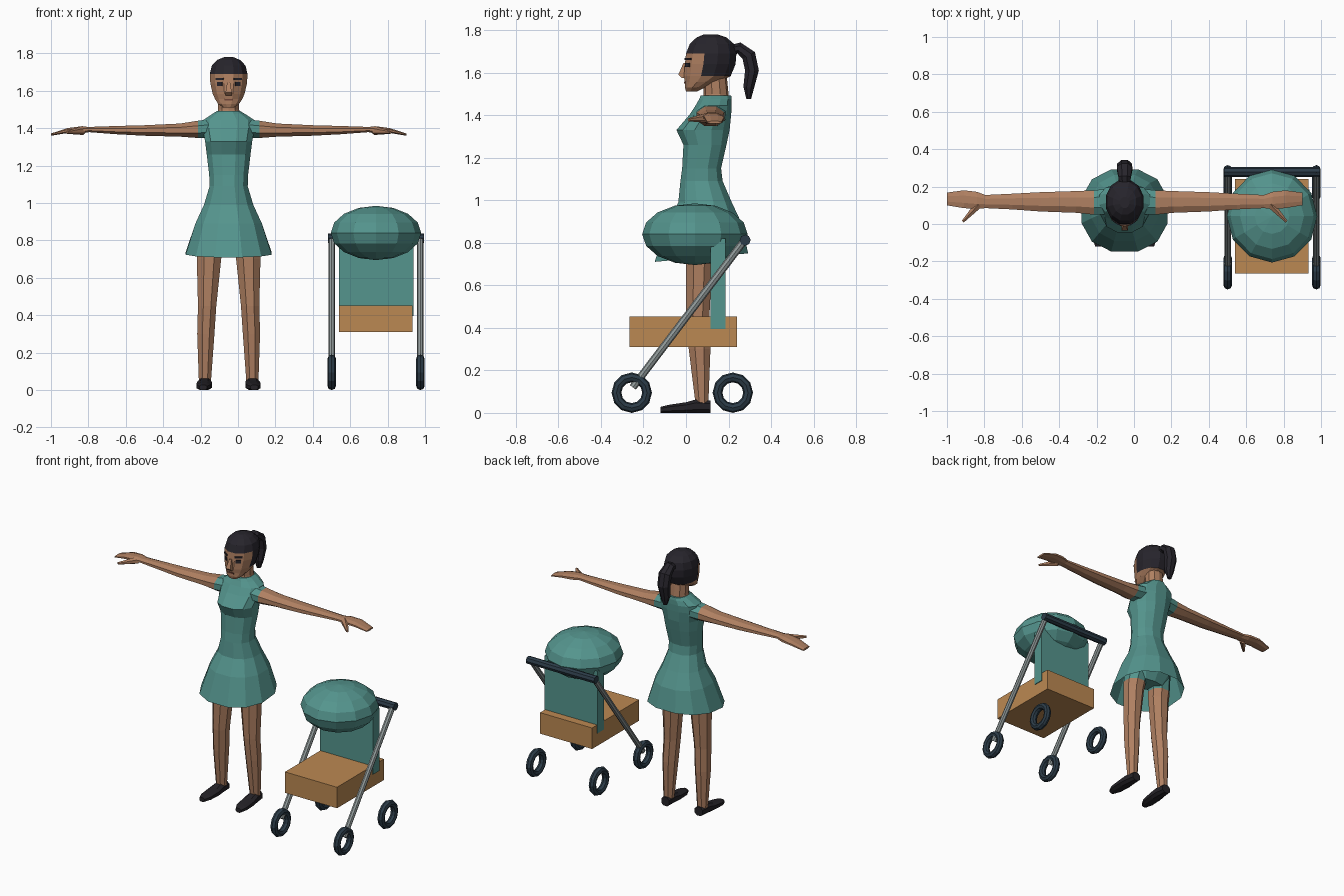
import bpy, bmesh, math
from mathutils import Vector as V

if "Cube" in bpy.data.objects:
    bpy.data.objects.remove(bpy.data.objects["Cube"])

CX = -0.05    # figure centre line
SX = 0.738    # stroller centre line


def material(name, rgb):
    m = bpy.data.materials.new(name)
    m.diffuse_color = (*rgb, 1)
    m.use_nodes = True
    m.node_tree.nodes["Principled BSDF"].inputs["Base Color"].default_value = m.diffuse_color
    return m


TEAL = material("teal cloth", (0.09, 0.30, 0.27))
SKIN = material("skin", (0.43, 0.215, 0.12))
HAIR = material("dark hair", (0.02, 0.018, 0.025))
SHOE = material("shoe black", (0.018, 0.016, 0.02))
WOOD = material("tan basket", (0.50, 0.25, 0.085))
RUBBER = material("dark rubber", (0.025, 0.045, 0.065))
METAL = material("grey metal", (0.28, 0.32, 0.32))
LIP = material("lip brown", (0.16, 0.06, 0.04))


def finish(name, bm, mats, rule=None):
    bmesh.ops.recalc_face_normals(bm, faces=bm.faces)
    if rule:
        for f in bm.faces:
            f.material_index = rule(f.calc_center_median())
    me = bpy.data.meshes.new(name)
    bm.to_mesh(me)
    bm.free()
    for m in mats:
        me.materials.append(m)
    ob = bpy.data.objects.new(name, me)
    bpy.context.collection.objects.link(ob)
    return ob


def loft(name, secs, n, mats, rule=None, p=1.0, caps=(True, True)):
    """Skin cross-sections (centre, half axis u, half axis v)."""
    bm = bmesh.new()
    k = math.cos(math.pi / n)
    sgn = lambda t: math.copysign(min(1, abs(t) / k) ** p, t)
    rings = []
    for c, u, v in secs:
        ang = [2 * math.pi * (i + 0.5) / n for i in range(n)]
        rings.append([bm.verts.new(V(c) + V(u) * sgn(math.cos(a)) + V(v) * sgn(math.sin(a)))
                      for a in ang])
    for a, b in zip(rings, rings[1:]):
        for i in range(n):
            j = (i + 1) % n
            bm.faces.new((a[i], a[j], b[j], b[i]))
    if caps[0]:
        bm.faces.new(rings[0])
    if caps[1]:
        bm.faces.new(rings[-1])
    return finish(name, bm, mats, rule)


def level(z, hw, yf, yb, x=0.0, tilt=0.0):
    """Horizontal section between a front and a back y."""
    return (CX + x, (yf + yb) / 2, z), (hw, 0, 0), (0, (yb - yf) / 2, tilt)


def box(name, size, loc, mat, turn=0.0):
    bm = bmesh.new()
    bmesh.ops.create_cube(bm, size=1)
    bmesh.ops.scale(bm, vec=size, verts=bm.verts)
    ob = finish(name, bm, [mat])
    ob.location = loc
    ob.rotation_euler.z = turn
    return ob


def rod(name, a, b, r1, r2, mat, n=8):
    a, b = V(a), V(b)
    bm = bmesh.new()
    bmesh.ops.create_cone(bm, cap_ends=True, segments=n, radius1=r1, radius2=r2,
                          depth=(b - a).length)
    ob = finish(name, bm, [mat])
    ob.location = (a + b) / 2
    ob.rotation_mode = 'QUATERNION'
    ob.rotation_quaternion = (b - a).to_track_quat('Z', 'Y')
    return ob


# dress: open flared skirt, narrow waist, bust and neckline
loft("dress", [
    level(0.73, 0.23, -0.147, 0.292, tilt=0.02), level(0.89, 0.178, -0.09, 0.262),
    level(0.99, 0.132, -0.036, 0.215), level(1.09, 0.102, -0.026, 0.172),
    level(1.15, 0.104, -0.018, 0.165), level(1.26, 0.117, -0.012, 0.19),
    level(1.33, 0.126, -0.045, 0.205), level(1.40, 0.14, 0.015, 0.212),
    level(1.445, 0.135, 0.045, 0.215), level(1.475, 0.09, 0.062, 0.215),
    level(1.493, 0.06, 0.07, 0.212)], 12, [TEAL], p=0.88, caps=(False, True))
loft("shorts", [level(0.77, 0.11, 0.03, 0.15), level(0.84, 0.15, 0.0, 0.19),
                level(0.98, 0.12, -0.02, 0.19)], 10, [TEAL])

# neck and head, hair coloured by height and depth
loft("neck", [level(1.46, 0.066, 0.075, 0.205), level(1.50, 0.056, 0.083, 0.20),
              level(1.60, 0.056, 0.08, 0.19)], 10, [SKIN])
loft("head", [
    level(1.512, 0.032, 0.0, 0.055), level(1.53, 0.056, -0.005, 0.09),
    level(1.555, 0.072, -0.005, 0.15), level(1.583, 0.085, -0.01, 0.21),
    level(1.64, 0.098, -0.005, 0.233), level(1.69, 0.101, 0.0, 0.237),
    level(1.735, 0.09, 0.018, 0.225), level(1.765, 0.062, 0.05, 0.19),
    level(1.78, 0.025, 0.085, 0.145)], 12, [SKIN, HAIR],
    lambda c: int(c.z > 1.685 or (c.y > 0.105 and c.z > 1.575)))
loft("nose", [level(1.575, 0.018, -0.02, 0.02), level(1.59, 0.017, -0.036, 0.02),
              level(1.645, 0.008, -0.012, 0.02)], 4, [SKIN])
box("mouth", (0.046, 0.008, 0.009), (CX, -0.005, 1.553), LIP)

# ponytail
tail = [(0.20, 1.705, 0.025), (0.25, 1.715, 0.03), (0.295, 1.68, 0.037),
        (0.31, 1.61, 0.036), (0.295, 1.53, 0.028), (0.295, 1.475, 0.012)]
secs = []
for i, (y, z, r) in enumerate(tail):
    a, b = tail[max(i - 1, 0)], tail[min(i + 1, len(tail) - 1)]
    d = V((0, b[0] - a[0], b[1] - a[1])).normalized()
    secs.append(((CX, y, z), (r * 1.1, 0, 0), V((0, -d.z, d.y)) * r * 0.9))
loft("ponytail", secs, 8, [HAIR])

for s, side in ((-1, "right"), (1, "left")):
    # eyes and brows
    box(side + "_eye", (0.032, 0.008, 0.02), (CX + s * 0.047, 0.008, 1.636), HAIR, s * 0.6)
    box(side + "_brow", (0.05, 0.008, 0.01), (CX + s * 0.048, 0.010, 1.664), HAIR, s * 0.6)

    # arm and flat hand, with a cloth shoulder
    arm = [(0.08, 1.40, 0.05, 0.05, 0.19), (0.165, 1.394, 0.046, 0.05, 0.18),
           (0.26, 1.39, 0.035, 0.06, 0.176), (0.45, 1.388, 0.028, 0.067, 0.17),
           (0.60, 1.39, 0.022, 0.078, 0.162), (0.745, 1.393, 0.014, 0.085, 0.155),
           (0.79, 1.392, 0.018, 0.08, 0.172), (0.86, 1.388, 0.013, 0.085, 0.18),
           (0.95, 1.366, 0.006, 0.10, 0.168)]
    loft(side + "_arm", [((CX + s * x, (a + b) / 2, z), (0, (b - a) / 2, 0), (0, 0, h))
                         for x, z, h, a, b in arm], 8, [SKIN, TEAL],
         lambda c: int(abs(c.x - CX) < 0.16))
    rod(side + "_thumb", (CX + s * 0.78, 0.105, 1.388), (CX + s * 0.865, 0.013, 1.378),
        0.024, 0.008, SKIN, 6)

    # leg with cloth upper section
    leg = [(0.92, 0.08, 0.075, 0.02, 0.17), (0.755, 0.102, 0.068, 0.0, 0.135),
           (0.70, 0.105, 0.065, 0.0, 0.122), (0.45, 0.115, 0.049, 0.0, 0.11),
           (0.30, 0.122, 0.046, 0.013, 0.115), (0.04, 0.127, 0.032, 0.045, 0.105)]
    loft(side + "_leg", [level(z, hw, a, b, s * x) for z, x, hw, a, b in leg], 8,
         [SKIN, TEAL], lambda c: int(c.z > 0.76))

    # shoe
    shoe = [(-0.12, 0.02, 0.028, 0.137), (-0.08, 0.037, 0.038, 0.134),
            (0.0, 0.041, 0.05, 0.13), (0.05, 0.037, 0.064, 0.128), (0.115, 0.03, 0.058, 0.126)]
    loft(side + "_shoe", [((CX + s * x, y, h / 2), (hw, 0, 0), (0, 0, h / 2))
                          for y, hw, h, x in shoe], 8, [SHOE], p=0.8)

    # stroller poles and wheels
    px = SX + s * 0.237
    rod(side + "_pole", (px, -0.25, 0.12), (px, 0.285, 0.825), 0.018, 0.018, METAL)
    for end, y in (("front", -0.255), ("rear", 0.22)):
        bpy.ops.mesh.primitive_torus_add(
            major_segments=12, minor_segments=8, major_radius=0.072, minor_radius=0.023,
            location=(px, y, 0.095), rotation=(0, math.pi / 2, 0))
        wheel = bpy.context.object
        wheel.name = f"{side}_{end}_wheel"
        wheel.data.materials.append(RUBBER)

# stroller handle, basket, backrest and canopy
rod("handle", (SX - 0.257, 0.278, 0.812), (SX + 0.257, 0.278, 0.812), 0.026, 0.026, RUBBER)
box("basket", (0.392, 0.505, 0.143), (SX - 0.002, -0.013, 0.382), WOOD)
box("backrest", (0.398, 0.07, 0.425), (SX, 0.15, 0.608), TEAL)
bm = bmesh.new()
bmesh.ops.create_uvsphere(bm, u_segments=12, v_segments=8, radius=1)
bmesh.ops.scale(bm, vec=(0.242, 0.248, 0.145), verts=bm.verts)
canopy = finish("canopy", bm, [TEAL])
canopy.location = (SX, 0.042, 0.84)
